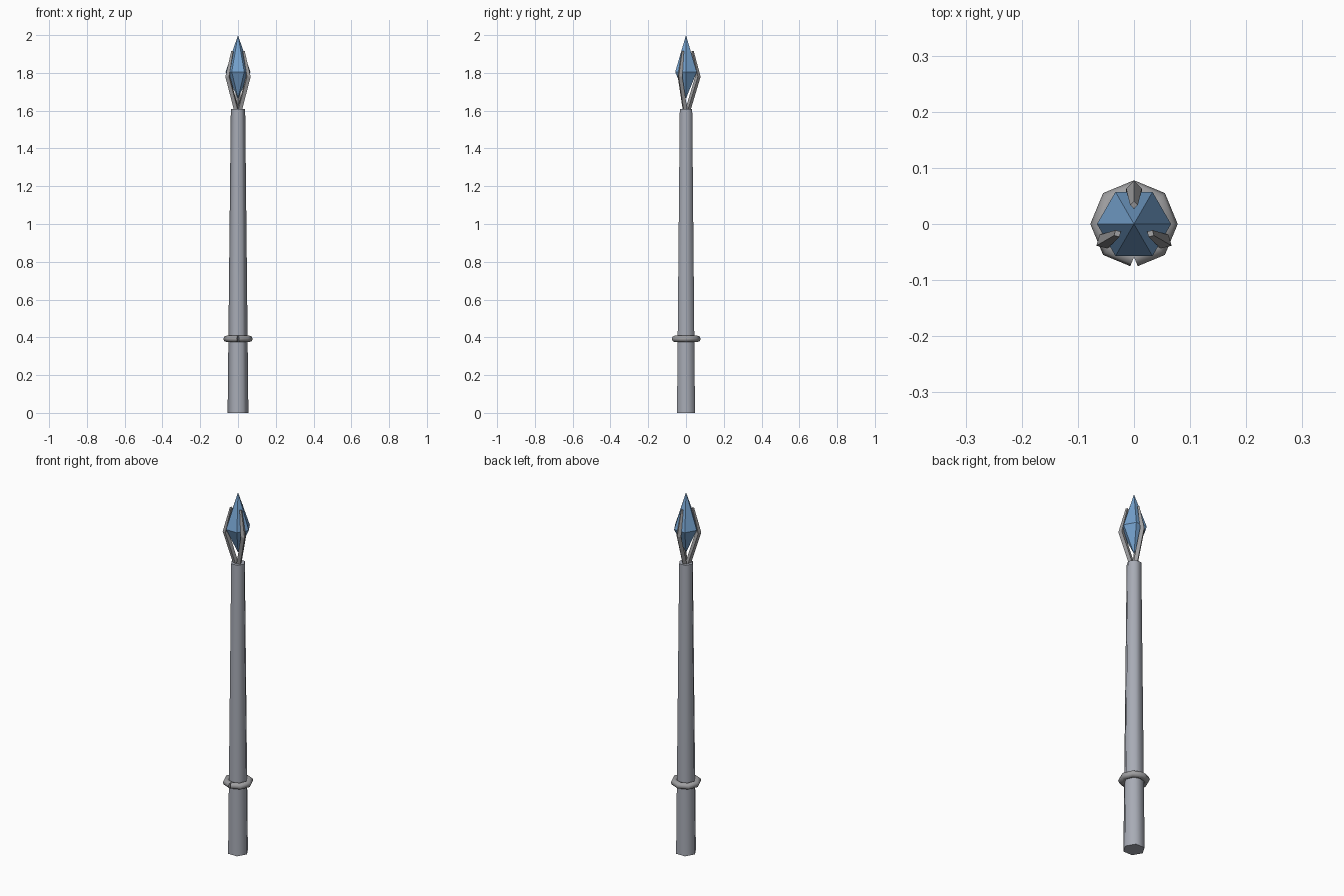
import bpy, bmesh, math
from mathutils import Vector

if "Cube" in bpy.data.objects:
    bpy.data.objects.remove(bpy.data.objects["Cube"])


def material(name, rgb):
    m = bpy.data.materials.new(name)
    m.diffuse_color = (*rgb, 1)
    m.use_nodes = True
    m.node_tree.nodes["Principled BSDF"].inputs["Base Color"].default_value = m.diffuse_color
    return m


SHAFT = material("shaft grey", (0.39, 0.41, 0.465))
METAL = material("metal grey", (0.345, 0.345, 0.355))
CRYSTAL = material("crystal blue", (0.175, 0.355, 0.61))


def finish(name, bm, mat, smooth=False):
    bmesh.ops.recalc_face_normals(bm, faces=bm.faces)
    me = bpy.data.meshes.new(name)
    bm.to_mesh(me)
    bm.free()
    me.materials.append(mat)
    ob = bpy.data.objects.new(name, me)
    bpy.context.collection.objects.link(ob)
    if smooth:
        bpy.ops.object.select_all(action='DESELECT')
        ob.select_set(True)
        bpy.context.view_layer.objects.active = ob
        bpy.ops.object.shade_smooth_by_angle(angle=math.radians(65))
    return ob


def lathe(name, profile, sides, mat, smooth=False):
    """Stack of regular polygons; radius 0 gives a point."""
    bm = bmesh.new()
    rings = []
    for r, z in profile:
        n = sides if r > 0 else 1
        rings.append([bm.verts.new((r * math.cos(math.tau * i / sides),
                                    r * math.sin(math.tau * i / sides), z)) for i in range(n)])
    for a, b in zip(rings, rings[1:]):
        for i in range(sides):
            j = (i + 1) % sides
            q = [a[i % len(a)], a[j % len(a)], b[j % len(b)], b[i % len(b)]]
            bm.faces.new(list(dict.fromkeys(q)))
    for r in (rings[0], rings[-1]):
        if len(r) > 2:
            bm.faces.new(r)
    return finish(name, bm, mat, smooth)


def tube(name, path, radii, side_axis, sides, mat, smooth=False):
    """Sweep a polygon along a planar path with mitred corners."""
    bm = bmesh.new()
    path = [Vector(p) for p in path]
    side_axis = Vector(side_axis)
    rings = []
    for k, p in enumerate(path):
        d_in = (p - path[k - 1]).normalized() if k else None
        d_out = (path[k + 1] - p).normalized() if k + 1 < len(path) else None
        d_in, d_out = d_in or d_out, d_out or d_in
        t = (d_in + d_out).normalized()
        n = t.cross(side_axis).normalized() / max(t.dot(d_in), 0.5)
        rings.append([bm.verts.new(p + radii[k] * (n * math.cos(math.tau * i / sides)
                                                   + side_axis * math.sin(math.tau * i / sides)))
                      for i in range(sides)])
    for a, b in zip(rings, rings[1:]):
        for i in range(sides):
            j = (i + 1) % sides
            bm.faces.new((a[i], a[j], b[j], b[i]))
    bm.faces.new(rings[0])
    bm.faces.new(rings[-1])
    return finish(name, bm, mat, smooth)


# Tapered six-sided shaft
lathe("shaft", [(0.055, 0), (0.038, 1.61)], 6, SHAFT, True)

# Six-sided double-pointed crystal
lathe("crystal", [(0, 1.665), (0.066, 1.805), (0, 2.0)], 6, CRYSTAL)

# Open eight-segment ring, split at the front
ring_path = [(0.059 * math.cos(a), 0.059 * math.sin(a), 0.392)
             for a in (math.radians(-90 + 45 * i) for i in range(9))]
tube("split_ring", ring_path, [0.0175] * 9, (0, 0, 1), 8, METAL, True)

# Three bent prongs holding the crystal
for i, deg in enumerate((90, 210, 330)):
    a = math.radians(deg)
    c, s = math.cos(a), math.sin(a)
    path = [(r * c, r * s, z) for r, z in ((0.009, 1.60), (0.063, 1.78), (0.034, 1.915))]
    tube(f"prong_{i + 1}", path, [0.014, 0.014, 0.007], (-s, c, 0), 4, METAL)
